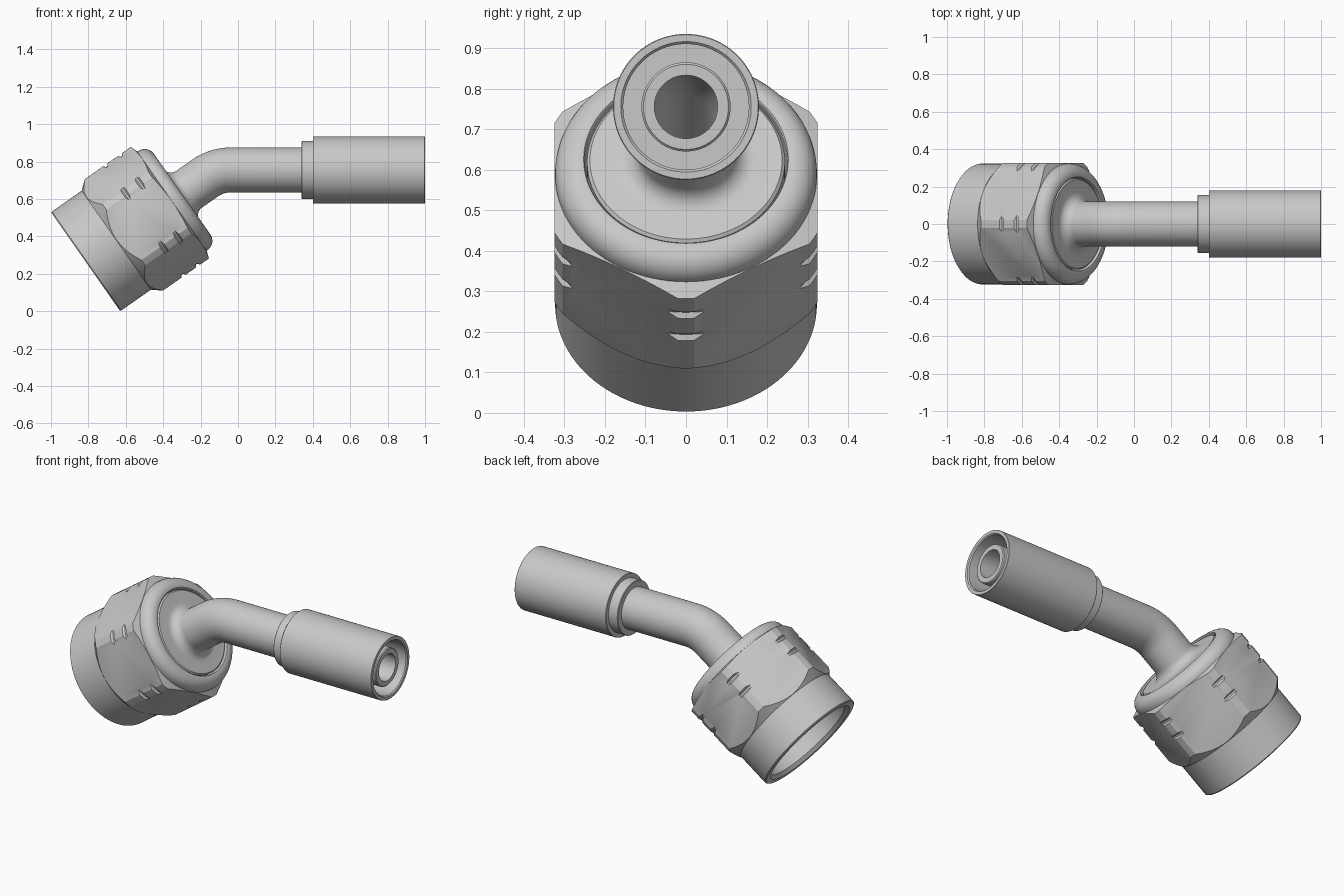
import bpy, bmesh
from math import sin, cos, tan, pi, radians
from mathutils import Vector

cube = bpy.data.objects.get("Cube")
if cube:
    bpy.data.objects.remove(cube)

steel = bpy.data.materials.new("grey_steel")
steel.use_nodes = True
GREY = (0.58, 0.58, 0.58, 1)
steel.diffuse_color = GREY
steel.node_tree.nodes["Principled BSDF"].inputs["Base Color"].default_value = GREY

# Centreline: tilted straight through the nut, a bend, then a level straight
TILT = radians(35)
BEND = 0.24
START = Vector((-0.8147, 0, 0.2645))
LEVEL = 0.755
SETBACK = BEND * tan(TILT / 2)
run = (LEVEL - START.z) / sin(TILT)
BEND_IN = run - SETBACK
BEND_OUT = BEND_IN + BEND * TILT
level_x = START.x + run * cos(TILT) + SETBACK


def frame(s):
    """Point on the centreline and its slope at distance s."""
    if s >= BEND_OUT:
        return Vector((level_x + s - BEND_OUT, 0, LEVEL)), 0
    if s <= BEND_IN:
        return START + s * Vector((cos(TILT), 0, sin(TILT))), TILT
    a = TILT - (s - BEND_IN) / BEND
    return Vector((level_x - BEND * sin(a), 0, LEVEL - BEND + BEND * cos(a))), a


def at_x(x):
    """Distance along the centreline for x on the level straight."""
    return BEND_OUT + x - level_x


def sweep(name, profile, sides=96, solid=False):
    """Turn a (distance, radius) profile round the centreline."""
    bm = bmesh.new()
    rings = []
    for s, r in profile:
        p, a = frame(s)
        up = Vector((-sin(a), 0, cos(a)))
        side = Vector((0, 1, 0))
        rings.append([bm.verts.new(p + r * (up * cos(t) + side * sin(t)))
                      for t in (2 * pi * k / sides for k in range(sides))])
    pairs = list(zip(rings, rings[1:]))
    if solid:
        bm.faces.new(rings[0])
        bm.faces.new(rings[-1])
    else:
        pairs.append((rings[-1], rings[0]))
    for lo, hi in pairs:
        for k in range(sides):
            j = (k + 1) % sides
            bm.faces.new((lo[k], lo[j], hi[j], hi[k]))
    bmesh.ops.recalc_face_normals(bm, faces=bm.faces)
    mesh = bpy.data.meshes.new(name)
    bm.to_mesh(mesh)
    bm.free()
    mesh.materials.append(steel)
    obj = bpy.data.objects.new(name, mesh)
    bpy.context.collection.objects.link(obj)
    return obj


def activate(obj):
    bpy.ops.object.select_all(action='DESELECT')
    obj.select_set(True)
    bpy.context.view_layer.objects.active = obj


def smooth(obj):
    activate(obj)
    bpy.ops.object.shade_smooth_by_angle(angle=radians(28))


def arc(s, r, radius, first, last, steps=10):
    """Profile points on an arc; angle 0 points outwards, 90 along the path."""
    return [(s + radius * sin(t), r + radius * cos(t))
            for t in (radians(first + (last - first) * k / steps) for k in range(steps + 1))]


# Nut: turned profile with two corner grooves and a rounded lip, cut to a hexagon
BODY = 0.323
FLAT = 0.325
CORNER = 0.364
nut_profile = [(0, BODY - 0.006), (0.006, BODY), (0.2, BODY), (0.25, CORNER)]
for groove in (0.384, 0.479):
    nut_profile += [(groove - 0.014, CORNER), (groove - 0.005, 0.352),
                    (groove + 0.005, 0.352), (groove + 0.014, CORNER)]
nut_profile += [(0.55, CORNER), (0.564, BODY)]
nut_profile += arc(0.57, BODY - 0.06, 0.06, 0, 100)
nut_profile += [(0.625, 0.25), (0.47, 0.25), (0.47, 0.27), (0.02, 0.27), (0, 0.287)]
nut = sweep("hex_nut", nut_profile)

hexagon = sweep("hexagon_cutter", [(-0.1, FLAT / cos(pi / 6)), (0.75, FLAT / cos(pi / 6))],
                sides=6, solid=True)
hexagon.hide_render = True
cut = nut.modifiers.new("hexagon", 'BOOLEAN')
cut.operation = 'INTERSECT'
cut.solver = 'EXACT'
cut.object = hexagon
activate(nut)
bpy.ops.object.modifier_apply(modifier=cut.name)
bpy.data.objects.remove(hexagon)
smooth(nut)

# Bent tube: flanged head, fillet, bend, collar and hose nipple, bored through
TUBE = 0.12
BORE = 0.078
bend_steps = [BEND_IN + (BEND_OUT - BEND_IN) * k / 16 for k in range(17)]
tube_profile = [(0.42, 0.235), (0.43, 0.244), (0.618, 0.244), (0.625, 0.237)]
tube_profile += arc(0.675, TUBE + 0.05, 0.05, 270, 180)
tube_profile += [(s, TUBE) for s in bend_steps]
tube_profile += [(at_x(0.34), TUBE), (at_x(0.34), 0.152), (at_x(0.343), 0.155),
                 (at_x(0.41), 0.155), (at_x(0.41), 0.11),
                 (at_x(0.975), 0.11), (at_x(0.98), 0.105), (at_x(0.98), BORE)]
tube_profile += [(s, BORE) for s in reversed(bend_steps)]
tube_profile += [(0.42, BORE)]
smooth(sweep("bent_tube", tube_profile))

# Ferrule: crimp sleeve round the nipple with an open annular end
ferrule_profile = [(0.4, 0.178), (0.402, 0.18), (0.998, 0.18), (1, 0.178), (1, 0.161),
                   (0.994, 0.155), (0.75, 0.155), (0.75, 0.105), (0.4, 0.105)]
smooth(sweep("ferrule", [(at_x(x), r) for x, r in ferrule_profile]))
